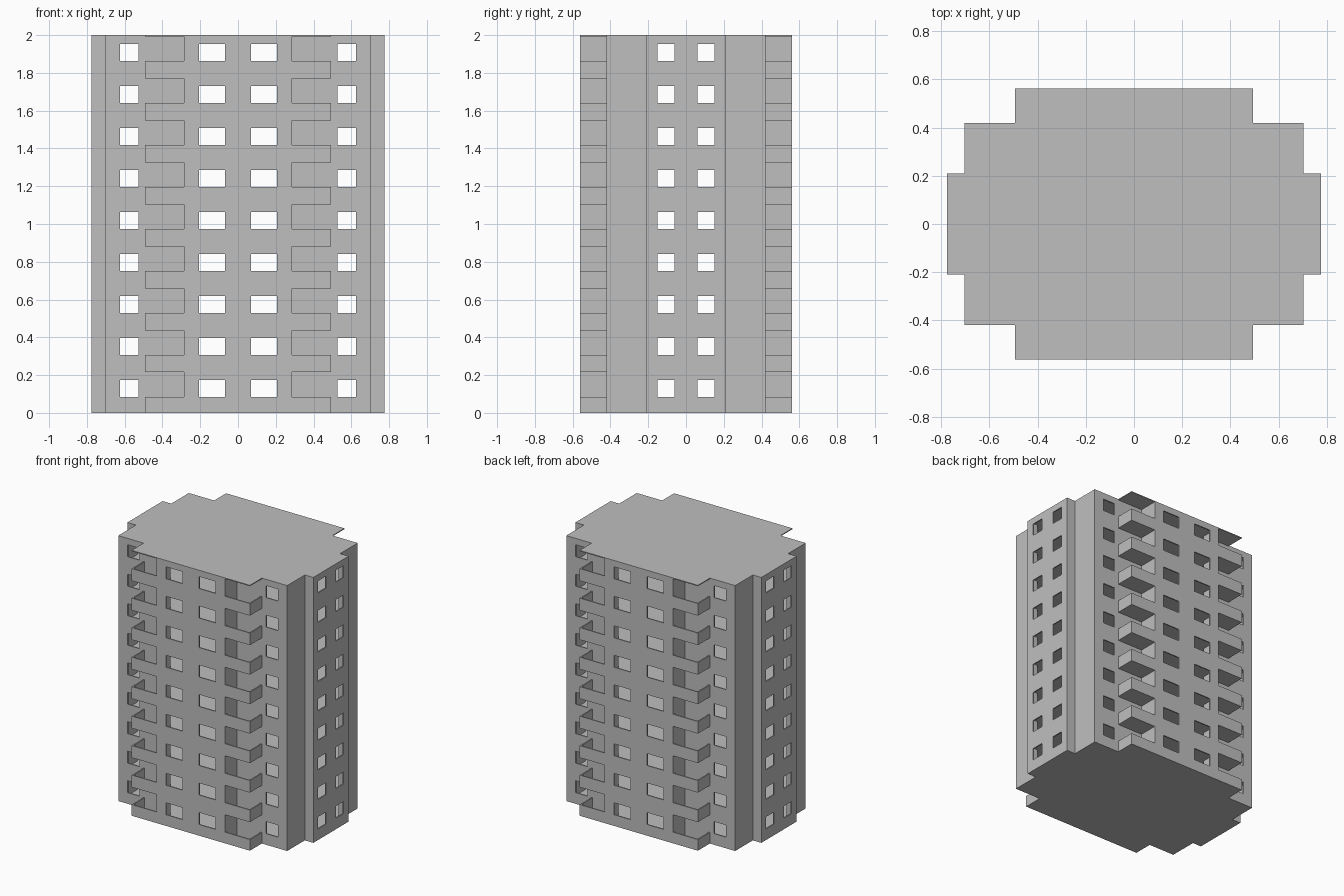
import bpy
import bmesh

cube = bpy.data.objects.get("Cube")
if cube:
    bpy.data.objects.remove(cube, do_unlink=True)

FLOORS = 9
STOREY = 2 / FLOORS
SLAB = 0.007
WALL = 0.009
SILL, HEAD = 0.084, 0.174

concrete = bpy.data.materials.new("grey_concrete")
concrete.use_nodes = True
grey = (0.52, 0.52, 0.52, 1)
concrete.diffuse_color = grey
concrete.node_tree.nodes["Principled BSDF"].inputs["Base Color"].default_value = grey


def finish(name, bm):
    mesh = bpy.data.meshes.new(name)
    bm.to_mesh(mesh)
    bm.free()
    mesh.materials.append(concrete)
    obj = bpy.data.objects.new(name, mesh)
    bpy.context.scene.collection.objects.link(obj)
    return obj


def mirror_and_thicken(obj):
    mirror = obj.modifiers.new("four_quarters", 'MIRROR')
    mirror.use_axis = (True, True, False)
    mirror.merge_threshold = 0.0005
    solid = obj.modifiers.new("thickness", 'SOLIDIFY')
    solid.thickness = WALL
    solid.offset = -1
    solid.use_even_offset = True


def strip(bm, path, heights, skip=lambda col, row: False):
    """Vertical sheet along a plan path, leaving out the skipped cells."""
    grid = [[bm.verts.new((x, y, z)) for z in heights] for x, y in path]
    for c in range(len(path) - 1):
        for r in range(len(heights) - 1):
            if not skip(c, r):
                bm.faces.new((grid[c][r], grid[c + 1][r],
                              grid[c + 1][r + 1], grid[c][r + 1]))
    bmesh.ops.delete(bm, geom=[v for v in bm.verts if not v.link_faces],
                     context='VERTS')


# Plan dimensions
BAY_X, BALCONY_X, BODY_X, SIDE_X = 0.285, 0.493, 0.704, 0.775
SIDE_Y, BODY_Y, FRONT_Y = 0.21, 0.42, 0.562

# Outer walls: one quarter of the plan, with window columns marked
quarter = [(0, -FRONT_Y), (0.07, -FRONT_Y), (0.207, -FRONT_Y),
           (BAY_X, -FRONT_Y), (BAY_X, -BODY_Y),
           (0.528, -BODY_Y), (0.626, -BODY_Y),
           (BODY_X, -BODY_Y), (BODY_X, -SIDE_Y), (SIDE_X, -SIDE_Y),
           (SIDE_X, -0.152), (SIDE_X, -0.06), (SIDE_X, 0)]
window_columns = {1, 5, 10}
levels = [0]
for k in range(FLOORS):
    levels += [k * STOREY + SILL, k * STOREY + HEAD]
levels.append(2)
bm = bmesh.new()
strip(bm, quarter, levels, lambda c, r: c in window_columns and r % 2 == 1)
mirror_and_thicken(finish("outer_walls", bm))

# Balcony parapets on every storey
bm = bmesh.new()
for k in range(FLOORS):
    base = k * STOREY
    strip(bm, [(BAY_X, -FRONT_Y), (BALCONY_X, -FRONT_Y), (BALCONY_X, -BODY_Y)],
          [max(0, base - SLAB), base + SILL])
mirror_and_thicken(finish("balcony_parapets", bm))


def slab(name, top, inset):
    corners = [(BALCONY_X, FRONT_Y), (BALCONY_X, BODY_Y), (BODY_X, BODY_Y),
               (BODY_X, SIDE_Y), (SIDE_X, SIDE_Y)]
    corners = [(x - inset, y - inset) for x, y in corners]
    outline = corners + [(x, -y) for x, y in reversed(corners)]
    outline += [(-x, -y) for x, y in corners]
    outline += [(-x, y) for x, y in reversed(corners)]
    bm = bmesh.new()
    face = bm.faces.new([bm.verts.new((x, y, top - SLAB)) for x, y in outline])
    out = bmesh.ops.extrude_face_region(bm, geom=[face], use_keep_orig=True)
    bmesh.ops.translate(bm, vec=(0, 0, SLAB),
                        verts=[v for v in out["geom"]
                               if isinstance(v, bmesh.types.BMVert)])
    bmesh.ops.recalc_face_normals(bm, faces=bm.faces)
    finish(name, bm)


# Ground slab, storey floors and roof
slab("ground_slab", SLAB, 0)
for k in range(1, FLOORS):
    slab(f"floor_slab_{k}", k * STOREY, WALL / 2)
slab("roof_slab", 2, 0)
